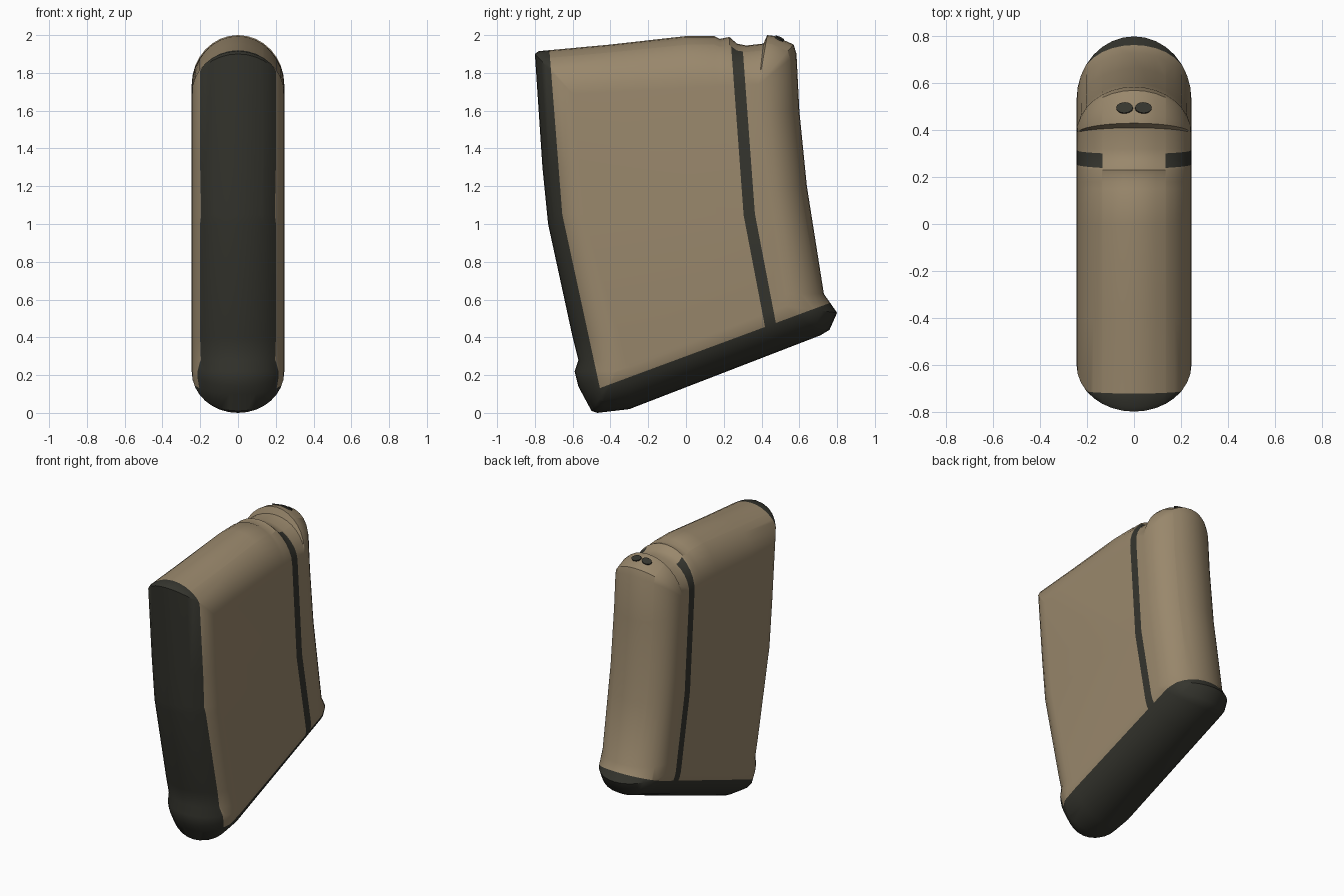
import bpy
import bmesh
from math import sin, cos, pi, radians
from mathutils import Vector

default = bpy.data.objects.get("Cube")
if default:
    bpy.data.objects.remove(default, do_unlink=True)


def make_material(name, colour):
    mat = bpy.data.materials.new(name)
    mat.use_nodes = True
    mat.diffuse_color = colour
    mat.node_tree.nodes["Principled BSDF"].inputs["Base Color"].default_value = colour
    return mat


tan = make_material("tan", (0.32, 0.245, 0.15, 1))
charcoal = make_material("charcoal", (0.035, 0.035, 0.027, 1))

HALF_WIDTH = 0.245
ROUNDING = 0.2
RINGS = 8
BEND = 1.05

# Edge curves as (y, z), bottom to top
front_edge = [(-0.57, 0.28), (-0.6, 0.4), (-0.73, 1.0), (-0.76, 1.3), (-0.8, 1.9)]
back_edge = [(0.73, 0.63), (0.64, 1.2), (0.6, 1.6), (0.585, 1.9)]
top_edge = [(-0.78, 1.915), (-0.4, 1.95), (0, 1.995), (0.15, 1.995), (0.18, 1.98),
            (0.23, 1.99), (0.27, 1.955), (0.32, 1.945), (0.41, 1.955),
            (0.43, 2.0), (0.47, 1.995), (0.57, 1.95)]
base_edge = [(0.8, 0.53), (0.76, 0.44), (0.71, 0.41), (-0.3, 0.02), (-0.47, 0),
             (-0.5, 0.01), (-0.57, 0.14), (-0.59, 0.22)]
outline = front_edge + top_edge + back_edge[::-1] + base_edge


def edge_y(edge, z):
    """y of an edge curve at a height, held constant past its ends."""
    if z <= edge[0][1]:
        return edge[0][0]
    for (y0, z0), (y1, z1) in zip(edge, edge[1:]):
        if z <= z1:
            return y0 + (y1 - y0) * (z - z0) / (z1 - z0)
    return edge[-1][0]


def flat_side_point(y, z):
    """Matching point on the border of the flat side."""
    y = min(max(y, edge_y(front_edge, z) + ROUNDING), edge_y(back_edge, z) - ROUNDING)
    z = min(max(z, 0.36 + 0.386 * y), 1.72 + 0.05 * y)
    return y, z


# Body: rounded rings running from one flat side to the other
bm = bmesh.new()
rings = []
for k in range(-RINGS, RINGS + 1):
    angle = k / RINGS * pi / 2
    ring = []
    for y, z in outline:
        iy, iz = flat_side_point(y, z)
        c = cos(angle)
        ring.append(bm.verts.new((HALF_WIDTH * sin(angle), iy + (y - iy) * c, iz + (z - iz) * c)))
    rings.append(ring)
count = len(outline)
for a, b in zip(rings, rings[1:]):
    for i in range(count):
        j = (i + 1) % count
        bm.faces.new((a[i], a[j], b[j], b[i]))
bm.faces.new(rings[0])
bm.faces.new(rings[-1][::-1])
bmesh.ops.remove_doubles(bm, verts=bm.verts, dist=0.0005)
bmesh.ops.recalc_face_normals(bm, faces=bm.faces)


def cut(point, normal, keep=lambda z: True):
    faces = [f for f in bm.faces if keep(f.calc_center_median().z)]
    geom = set(faces)
    for f in faces:
        geom.update(f.edges)
        geom.update(f.verts)
    bmesh.ops.bisect_plane(bm, geom=list(geom), plane_co=point, plane_no=normal, dist=1e-5)


def line(y0, z0, y1, z1, shift=0):
    """Plane across the body through a rising line; positive is backwards."""
    normal = Vector((0, z1 - z0, y0 - y1)).normalized()
    return Vector((0, y0, z0)) + normal * shift, normal


def side(plane, p):
    return (p - plane[0]).dot(plane[1])


def above(z):
    return z > BEND


def below(z):
    return z <= BEND


# Colour borders: front strip, base cap and side stripe
base_plane = (Vector((0, 0, 0.3)), Vector((0, -0.37, 1)).normalized())
front_planes = {above: line(-0.655, BEND, -0.72, 1.88), below: line(-0.46, 0.15, -0.655, BEND)}
stripe_planes = {
    half: [line(*ends, shift) for shift in (-0.03, 0.03)]
    for half, ends in ((above, (0.335, BEND, 0.27, 1.93)), (below, (0.45, 0.45, 0.335, BEND)))
}
cut((0, 0, BEND), (0, 0, 1))
cut(*base_plane)
for x in (-0.135, 0.135):
    cut((x, 0, 0), (1, 0, 0), above)
for half in (above, below):
    for plane in [front_planes[half]] + stripe_planes[half]:
        cut(*plane, half)

for f in bm.faces:
    p = f.calc_center_median()
    half = above if above(p.z) else below
    rear_line, fore_line = stripe_planes[half]
    stripe = side(rear_line, p) > 0 > side(fore_line, p) and abs(p.x) > 0.135
    dark = side(base_plane, p) < 0 or side(front_planes[half], p) < 0 or stripe
    f.material_index = int(dark)

mesh = bpy.data.meshes.new("body")
bm.to_mesh(mesh)
bm.free()
body = bpy.data.objects.new("body", mesh)
bpy.context.collection.objects.link(body)
mesh.materials.append(tan)
mesh.materials.append(charcoal)
bpy.ops.object.select_all(action="DESELECT")
body.select_set(True)
bpy.context.view_layer.objects.active = body
bpy.ops.object.shade_smooth_by_angle(angle=radians(40))

# Two small dark marks on the rear hump
for name, s in (("left_top_mark", 1), ("right_top_mark", -1)):
    bpy.ops.mesh.primitive_cylinder_add(
        vertices=16, radius=1, depth=2, location=(s * 0.04, 0.495, 1.982),
        rotation=(radians(-24), radians(9 * s), 0))
    mark = bpy.context.object
    mark.name = name
    mark.scale = (0.036, 0.025, 0.004)
    mark.data.materials.append(charcoal)
